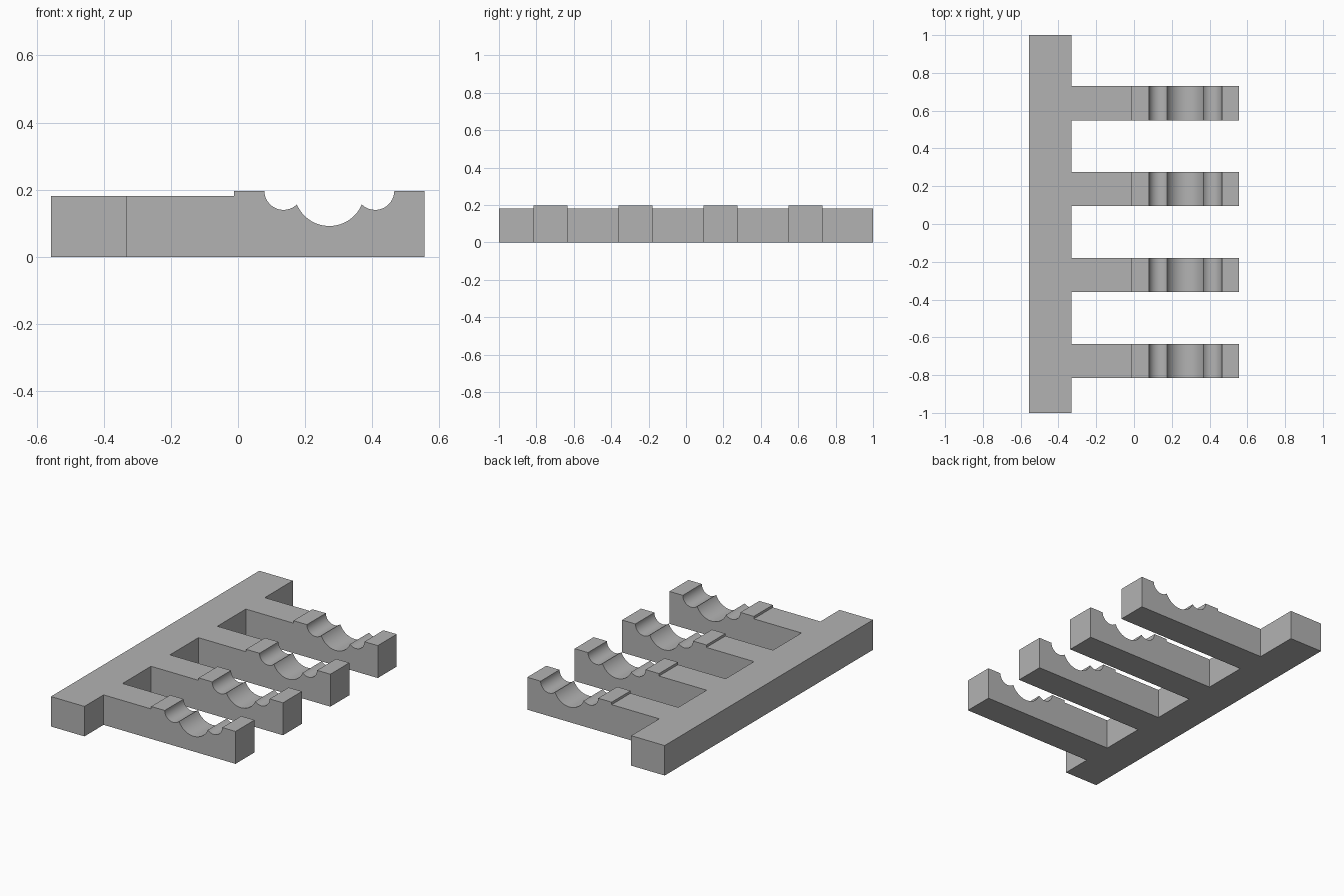
import bpy
import bmesh
from math import acos, cos, pi, sin

cube = bpy.data.objects.get("Cube")
if cube:
    bpy.data.objects.remove(cube, do_unlink=True)

# Shared material
GREY = (0.45, 0.45, 0.45, 1.0)
grey = bpy.data.materials.new("plain grey")
grey.use_nodes = True
grey.diffuse_color = GREY
grey.node_tree.nodes["Principled BSDF"].inputs["Base Color"].default_value = GREY

# Main dimensions
BACK, ROOT, TIP = -0.557, -0.332, 0.555
STEP, LOW, HIGH = -0.012, 0.182, 0.197
ARM_WIDTH, ARM_SPACING, FIRST_ARM = 0.182, 0.455, -0.725
SMALL_R, BIG_R = 0.057, 0.105
BIG_X, OFFSET = 0.272, 0.1365


def extrude_profile(name, points, y_start, y_end):
    """Extrude an (x, z) outline along y into a solid."""
    bm = bmesh.new()
    face = bm.faces.new([bm.verts.new((x, y_start, z)) for x, z in points])
    ext = bmesh.ops.extrude_face_region(bm, geom=[face])
    verts = [g for g in ext["geom"] if isinstance(g, bmesh.types.BMVert)]
    bmesh.ops.translate(bm, verts=verts, vec=(0, y_end - y_start, 0))
    bmesh.ops.recalc_face_normals(bm, faces=bm.faces)
    mesh = bpy.data.meshes.new(name)
    bm.to_mesh(mesh)
    bm.free()
    mesh.materials.append(grey)
    obj = bpy.data.objects.new(name, mesh)
    bpy.context.collection.objects.link(obj)
    return obj


def arc(cx, radius, start, end, steps):
    """Hollow below the top face, swept between two angles."""
    angles = [start + (end - start) * i / steps for i in range(steps + 1)]
    return [(cx + radius * cos(a), HIGH + radius * sin(a)) for a in angles]


# Angles at which the small and big hollows meet
meet_big = acos((OFFSET**2 + BIG_R**2 - SMALL_R**2) / (2 * OFFSET * BIG_R))
meet_small = acos((OFFSET**2 + SMALL_R**2 - BIG_R**2) / (2 * OFFSET * SMALL_R))

# Arm outline: stepped top with three joined round hollows
profile = [(ROOT, 0), (ROOT, LOW), (STEP, LOW), (STEP, HIGH)]
profile += arc(BIG_X - OFFSET, SMALL_R, pi, 2 * pi - meet_small, 16)
profile += arc(BIG_X, BIG_R, pi + meet_big, 2 * pi - meet_big, 28)[1:]
profile += arc(BIG_X + OFFSET, SMALL_R, pi + meet_small, 2 * pi, 16)[1:]
profile += [(TIP, HIGH), (TIP, 0)]

# Long spine bar
extrude_profile("spine_bar", [(BACK, 0), (BACK, LOW), (ROOT, LOW), (ROOT, 0)], -1, 1)

# Four cradle arms
for i in range(4):
    y = FIRST_ARM + i * ARM_SPACING
    arm = extrude_profile(f"cradle_arm_{i + 1}", profile,
                          y - ARM_WIDTH / 2, y + ARM_WIDTH / 2)
    bpy.ops.object.select_all(action="DESELECT")
    arm.select_set(True)
    bpy.context.view_layer.objects.active = arm
    bpy.ops.object.shade_smooth_by_angle(angle=pi / 6)
